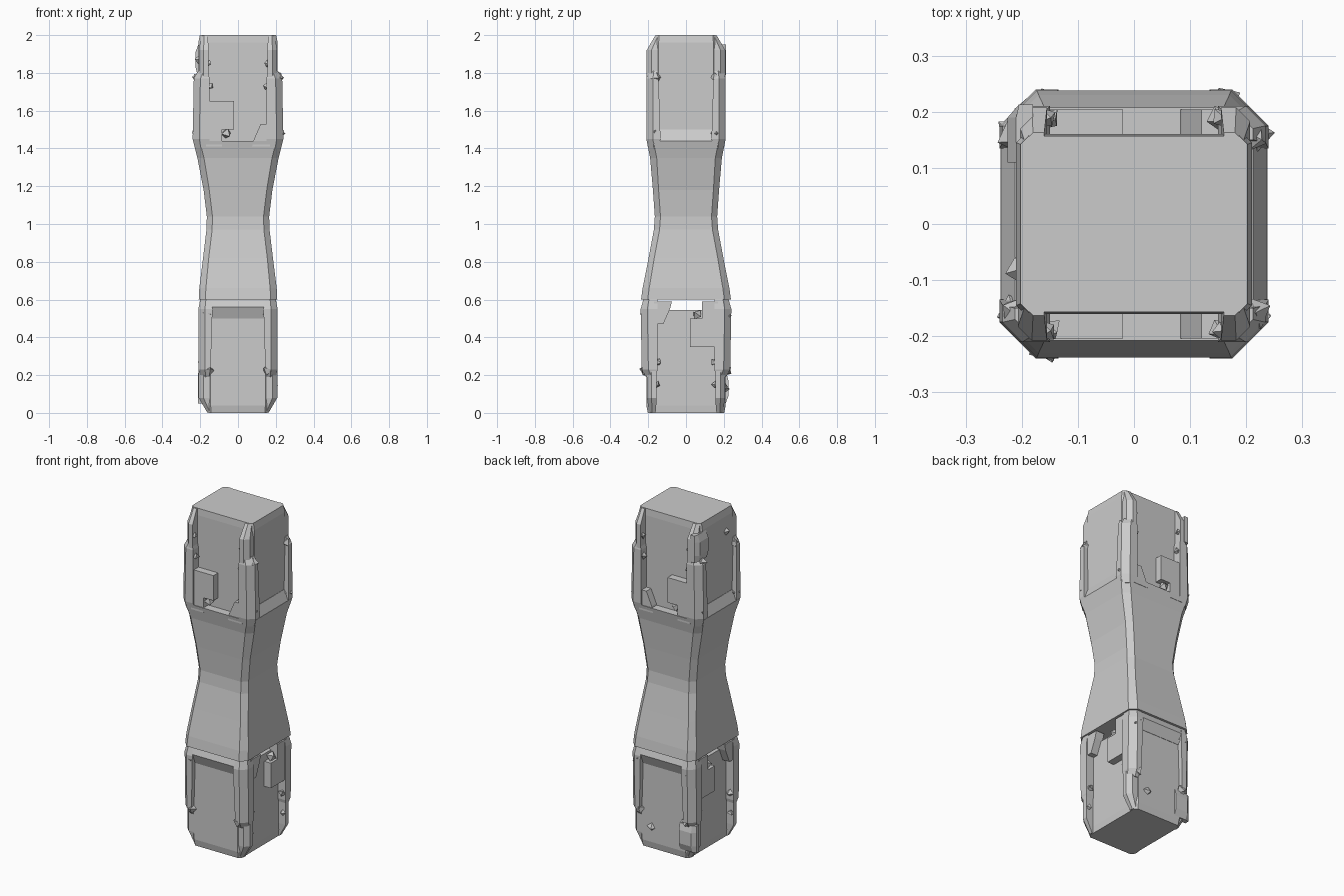
import bpy, bmesh, random
from mathutils import Matrix, Vector

if "Cube" in bpy.data.objects:
    bpy.data.objects.remove(bpy.data.objects["Cube"])

random.seed(4)
# half-turn about a horizontal diagonal: turns the upper end into the lower end
FLIP = Matrix(((0, -1, 0, 0), (-1, 0, 0, 0), (0, 0, -1, 2), (0, 0, 0, 1)))
UP = Matrix.Identity(4)


def finish(bm, name, mat):
    bmesh.ops.transform(bm, matrix=mat, verts=bm.verts)
    bmesh.ops.recalc_face_normals(bm, faces=bm.faces)
    me = bpy.data.meshes.new(name)
    bm.to_mesh(me)
    bm.free()
    ob = bpy.data.objects.new(name, me)
    bpy.context.collection.objects.link(ob)
    return ob


def add_loft(bm, rings):
    loops = [[bm.verts.new(p) for p in r] for r in rings]
    n = len(loops[0])
    for a, b in zip(loops, loops[1:]):
        for i in range(n):
            j = (i + 1) % n
            bm.faces.new((a[i], a[j], b[j], b[i]))
    bm.faces.new(loops[0])
    bm.faces.new(loops[-1])


def octagon(z, x, y, c):
    return [(x, c - y, z), (x, y - c, z), (x - c, y, z), (c - x, y, z),
            (-x, y - c, z), (-x, c - y, z), (c - x, -y, z), (x - c, -y, z)]


def add_box(bm, x, y, z):
    add_loft(bm, [[(x[0], y[0], k), (x[1], y[0], k), (x[1], y[1], k), (x[0], y[1], k)] for k in z])


def add_chip(bm, p, r):
    # jagged little shard
    m = Matrix.Translation(p) @ Matrix.Rotation(random.uniform(0, 1.5), 4, Vector((random.random(), random.random(), 1)))
    pts = [m @ (Vector(d) * r * random.uniform(0.8, 1.2)) for d in
           ((1, 0, 0), (0, 1, 0), (-1, 0, 0), (0, -1, 0))]
    top, low = m @ Vector((0, 0, r)), m @ Vector((0, 0, -r))
    v = [bm.verts.new(q) for q in pts + [top, low]]
    for i in range(4):
        bm.faces.new((v[i], v[(i + 1) % 4], v[4]))
        bm.faces.new((v[(i + 1) % 4], v[i], v[5]))


def corner(z, x, y, ix, iy, c):
    return [(ix, iy, z), (x, iy, z), (x, y - c, z), (x - c, y, z), (ix, y, z)]


# hourglass neck
bm = bmesh.new()
add_loft(bm, [octagon(*r) for r in (
    (0.60, .208, .238, .035), (0.66, .205, .23, .035), (0.82, .185, .198, .03),
    (0.97, .167, .17, .03), (1.04, .165, .165, .03), (1.18, .182, .175, .03),
    (1.35, .215, .19, .035), (1.44, .238, .208, .035))])
finish(bm, "neck", UP)


def build_end(label, mat, base):
    # inner block
    bm = bmesh.new()
    add_loft(bm, [octagon(base, .21, .16, .015), octagon(1.96, .21, .16, .015), octagon(2.0, .202, .157, .015)])
    finish(bm, label + "_core", mat)

    # corner trims, thick part beside the neck and thin part at the tip
    bm = bmesh.new()
    for sx in (-1, 1):
        for sy in (-1, 1):
            def put(rings):
                add_loft(bm, [[(a * sx, b * sy, c) for a, b, c in r] for r in rings])
            put([corner(1.40, .226, .2, .15, .145, .03), corner(1.45, .24, .21, .15, .135, .035),
                 corner(1.77, .234, .21, .15, .145, .035), corner(1.81, .212, .2, .16, .15, .03)])
            put([corner(1.75, .207, .208, .155, .135, .025), corner(1.92, .207, .208, .155, .135, .025),
                 corner(1.998, .195, .163, .16, .135, .015)])
    finish(bm, label + "_corner_trims", mat)

    # sloping ledges on the two wide sides
    bm = bmesh.new()
    for s in (-1, 1):
        prof = ((.18, 1.40), (.224, 1.40), (.237, 1.44), (.212, 1.50), (.18, 1.50))
        add_loft(bm, [[(s * x, y, z) for x, z in prof] for y in (-.16, .16)])
    finish(bm, label + "_ledges", mat)

    # raised hooks and wedges on the two panelled sides
    bm = bmesh.new()
    for s in (-1, 1):
        y = (s * .15, s * .204)
        add_box(bm, (-.17, -.02), y, (1.50, 1.65))
        add_box(bm, (-.17, -.085), y, (1.41, 1.501))
        wedge = ((.075, 1.41), (.17, 1.41), (.17, 1.55), (.15, 1.53), (.12, 1.53), (.085, 1.45))
        add_loft(bm, [[(x, k, z) for x, z in wedge] for k in y])
    finish(bm, label + "_hooks", mat)

    # swollen corner fragment, side bump and broken shards
    bm = bmesh.new()
    add_loft(bm, [[(-.18, .11, z), (-.18, .213, z), (-.205, .213, z), (-.205 - t, .19, z), (-.205 - t, .11, z)]
                  for z, t in ((1.79, .01), (1.83, .02), (1.91, .02), (1.95, .005))])
    add_chip(bm, (-.205, -.08, 1.87), .027)
    for sx in (-1, 1):
        for sy in (-1, 1):
            for x, y, z, r in ((.215, .155, 1.775, .03), (.217, .16, 1.48, .032),
                               (.15, .188, 1.73, .022), (.155, .19, 1.85, .02)):
                add_chip(bm, (sx * x, sy * y, z), r)
        add_chip(bm, (-.06, sx * .18, 1.48), .03)
    finish(bm, label + "_shards", mat)


build_end("upper", UP, 1.43)
build_end("lower", FLIP, 1.455)
